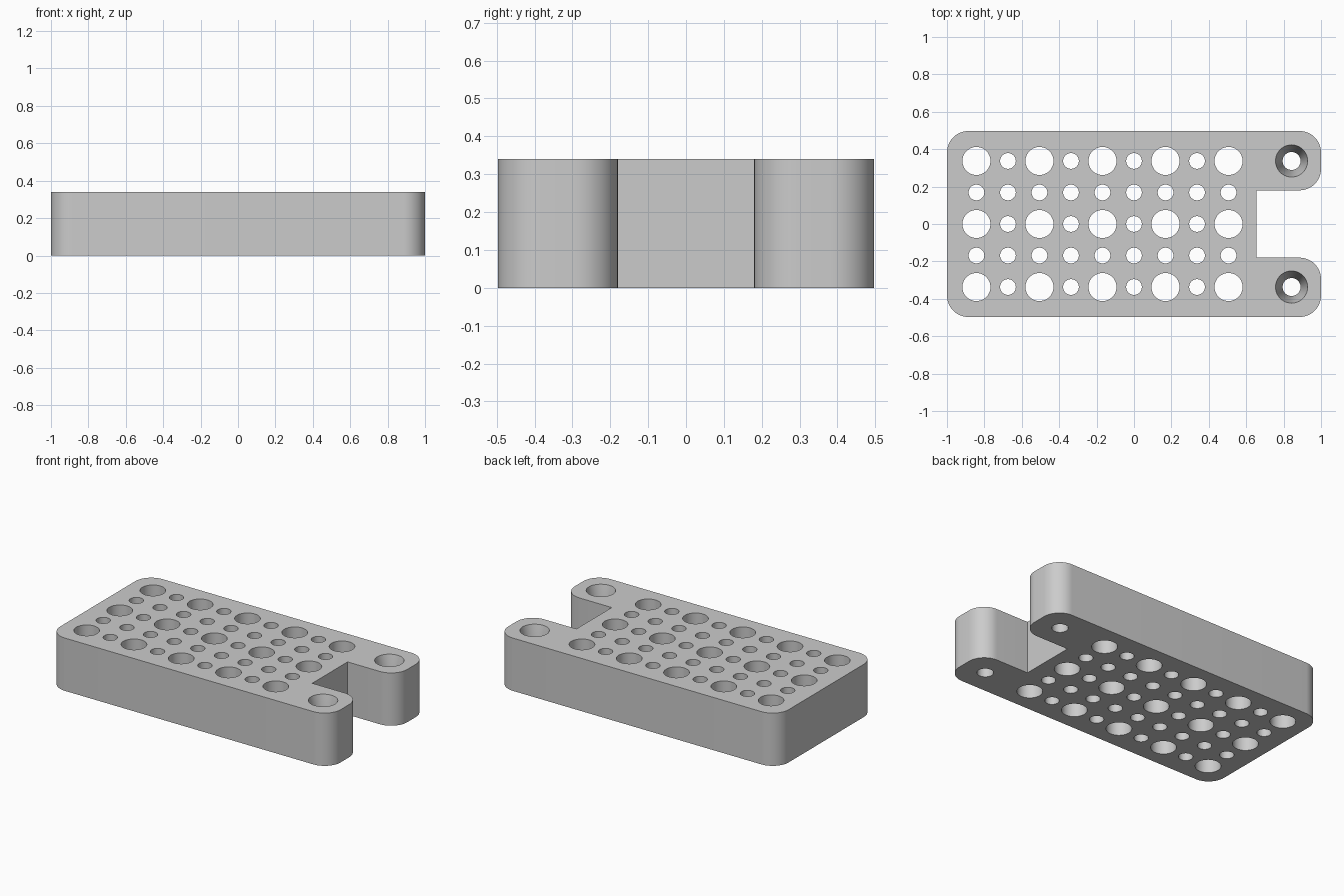
import bpy, bmesh
from math import cos, sin, pi

HEIGHT, PITCH = 0.34, 0.1685
HALF_W, NOTCH_X, NOTCH_Y, CORNER = 0.497, 0.655, 0.18, 0.115

cube = bpy.data.objects.get("Cube")
if cube:
    bpy.data.objects.remove(cube)

grey = bpy.data.materials.new("light_grey")
grey.use_nodes = True
grey.diffuse_color = (0.6, 0.6, 0.6, 1)
grey.node_tree.nodes["Principled BSDF"].inputs["Base Color"].default_value = (0.6, 0.6, 0.6, 1)


def make_object(name, bm):
    bmesh.ops.recalc_face_normals(bm, faces=bm.faces)
    mesh = bpy.data.meshes.new(name)
    bm.to_mesh(mesh)
    bm.free()
    mesh.materials.append(grey)
    obj = bpy.data.objects.new(name, mesh)
    bpy.context.collection.objects.link(obj)
    return obj


def arc(cx, cy, start, steps=14):
    """Counter-clockwise quarter circle of the corner radius."""
    return [(cx + CORNER * cos(start + pi / 2 * i / steps),
             cy + CORNER * sin(start + pi / 2 * i / steps)) for i in range(steps + 1)]


def add_turned(bm, x, y, profile, sides=48):
    """Closed turned solid from (radius, z) pairs, bottom to top."""
    rings = [[bm.verts.new((x + r * cos(2 * pi * i / sides), y + r * sin(2 * pi * i / sides), z))
              for i in range(sides)] for r, z in profile]
    for low, high in zip(rings, rings[1:]):
        for i in range(sides):
            j = (i + 1) % sides
            bm.faces.new((low[i], low[j], high[j], high[i]))
    bm.faces.new(rings[0][::-1])
    bm.faces.new(rings[-1])


# Block with rounded corners and a notch between two arms
inner_x, inner_y = 1 - CORNER, HALF_W - CORNER
outline = (arc(-inner_x, inner_y, pi / 2) + arc(-inner_x, -inner_y, pi)
           + arc(inner_x, -inner_y, -pi / 2) + arc(inner_x, -NOTCH_Y - CORNER, 0)
           + [(NOTCH_X, -NOTCH_Y), (NOTCH_X, NOTCH_Y)]
           + arc(inner_x, NOTCH_Y + CORNER, -pi / 2) + arc(inner_x, inner_y, 0))
bm = bmesh.new()
base = bm.faces.new([bm.verts.new((x, y, 0)) for x, y in outline])
top = bmesh.ops.extrude_face_region(bm, geom=[base], use_keep_orig=True)
bmesh.ops.translate(bm, vec=(0, 0, HEIGHT),
                    verts=[v for v in top["geom"] if isinstance(v, bmesh.types.BMVert)])
block = make_object("drilled_block", bm)

# Grid of large and small through holes
bm = bmesh.new()
for col in range(9):
    for row in range(5):
        radius = 0.075 if col % 2 == 0 and row % 2 == 0 else 0.042
        add_turned(bm, (col - 5) * PITCH, (row - 2) * PITCH,
                   [(radius, -0.1), (radius, HEIGHT + 0.1)])

# Tapered screw holes in the arms
for side in (-1, 1):
    add_turned(bm, 5 * PITCH, side * 2 * PITCH,
               [(0.048, -0.1), (0.048, HEIGHT / 2), (0.086, HEIGHT), (0.086, HEIGHT + 0.1)])
cutter = make_object("hole_cutters", bm)
cutter.hide_render = True

# Drill the block and keep the result
drill = block.modifiers.new("drill", "BOOLEAN")
drill.operation = "DIFFERENCE"
drill.solver = "EXACT"
drill.object = cutter
bpy.ops.object.select_all(action="DESELECT")
block.select_set(True)
bpy.context.view_layer.objects.active = block
bpy.ops.object.modifier_apply(modifier=drill.name)
bpy.data.objects.remove(cutter)
bpy.ops.object.shade_smooth_by_angle()
